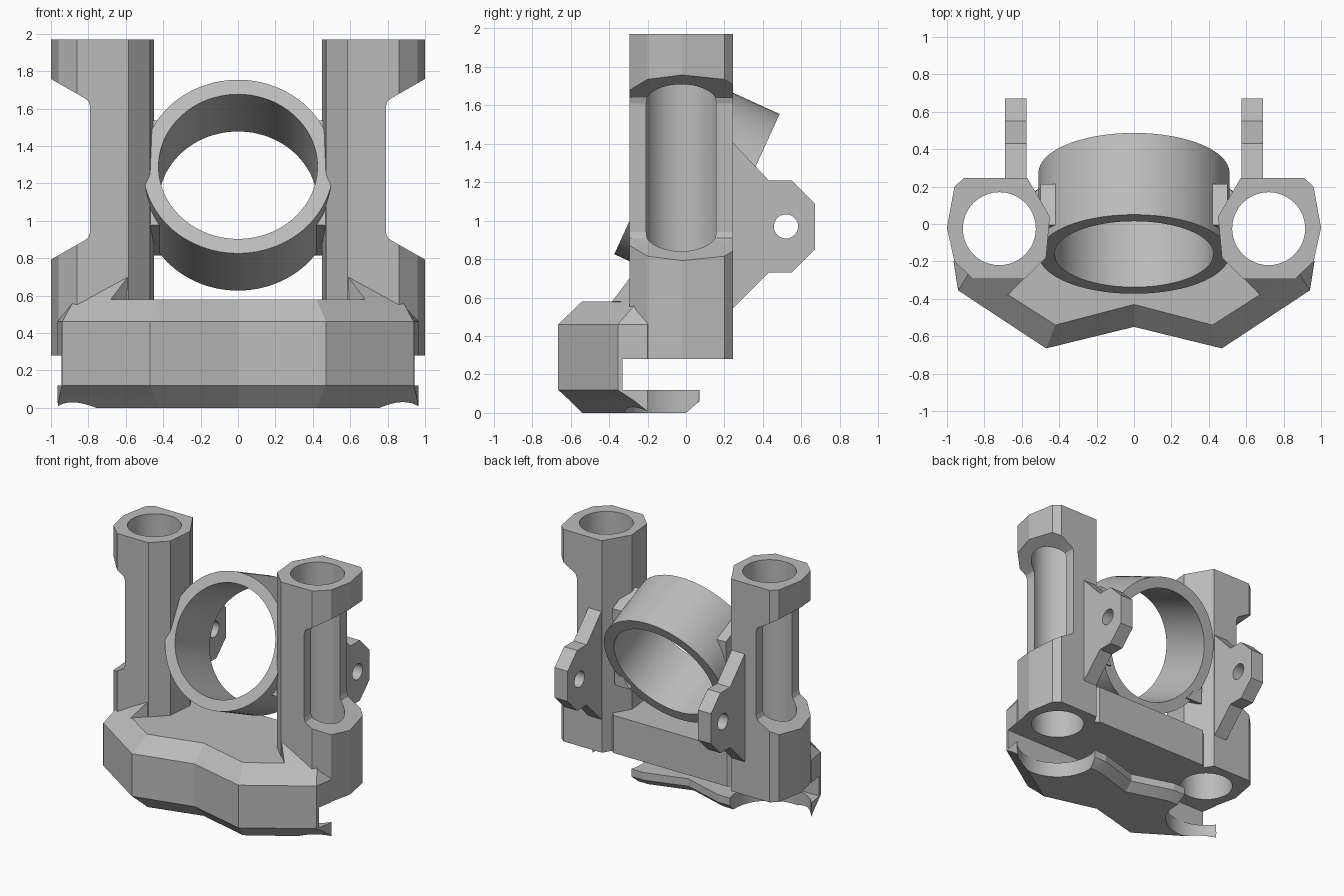
import bpy, bmesh
from math import radians
from mathutils import Matrix, Vector

cube = bpy.data.objects.get("Cube")
if cube:
    bpy.data.objects.remove(cube)

grey = bpy.data.materials.new("light_grey")
grey.use_nodes = True
colour = (0.5, 0.5, 0.5, 1)
grey.diffuse_color = colour
grey.node_tree.nodes["Principled BSDF"].inputs["Base Color"].default_value = colour


def finish(name, bm):
    bmesh.ops.recalc_face_normals(bm, faces=bm.faces)
    mesh = bpy.data.meshes.new(name)
    bm.to_mesh(mesh)
    bm.free()
    mesh.materials.append(grey)
    obj = bpy.data.objects.new(name, mesh)
    bpy.context.collection.objects.link(obj)
    return obj


def loft(name, sections, matrix=Matrix()):
    """Solid through matching loops of 3D points."""
    bm = bmesh.new()
    rings = [[bm.verts.new(matrix @ Vector(p)) for p in s] for s in sections]
    n = len(rings[0])
    for low, high in zip(rings, rings[1:]):
        for i in range(n):
            j = (i + 1) % n
            bm.faces.new((low[i], low[j], high[j], high[i]))
    bm.faces.new(rings[0])
    bm.faces.new(rings[-1])
    return finish(name, bm)


def prism(name, points, lo, hi, axis, matrix=Matrix()):
    place = {"X": lambda a, b, t: (t, a, b),
             "Y": lambda a, b, t: (a, t, b),
             "Z": lambda a, b, t: (a, b, t)}[axis]
    return loft(name, [[place(a, b, t) for a, b in points] for t in (lo, hi)], matrix)


def cylinder(name, radius, length, matrix, sides=72):
    bm = bmesh.new()
    bmesh.ops.create_cone(bm, cap_ends=True, segments=sides, radius1=radius,
                          radius2=radius, depth=length, matrix=matrix)
    return finish(name, bm)


def box(name, x0, x1, y0, y1, z0, z1):
    return prism(name, [(x0, y0), (x1, y0), (x1, y1), (x0, y1)], z0, z1, "Z")


def cut(obj, *cutters):
    """Subtract the cutters, then discard them."""
    for c in cutters:
        c.hide_render = True
        mod = obj.modifiers.new("cut", "BOOLEAN")
        mod.operation, mod.solver, mod.object = "DIFFERENCE", "EXACT", c
    bpy.context.view_layer.update()
    deps = bpy.context.evaluated_depsgraph_get()
    mesh = bpy.data.meshes.new_from_object(obj.evaluated_get(deps))
    obj.modifiers.clear()
    obj.data = mesh
    for c in cutters:
        bpy.data.objects.remove(c)
    return obj


def bore(side, radius, z0, z1):
    spot = Matrix.Translation((side * 0.72, -0.025, (z0 + z1) / 2))
    return cylinder("bore_cutter", radius, z1 - z0, spot)


parts = []

# Rod towers with bores, outer windows, rear ears and front gussets
tower_outline = [(.45, .04), (.47, -.18), (.585, -.295), (.86, -.295), (.96, -.2),
                 (1, -.02), (.96, .2), (.91, .245), (.57, .245)]
window = [(1.1, .735), (.82, .895), (.8, .91), (.79, .94),
          (.79, 1.61), (.8, 1.64), (.82, 1.655), (1.1, 1.815)]
ear = [(.24, 1.41), (.43, 1.21), (.55, 1.21), (.67, 1.09),
       (.67, .85), (.55, .73), (.43, .73), (.24, .54)]
for label, s in (("left", 1), ("right", -1)):
    tower = prism(label + "_tower", [(s * x, y) for x, y in tower_outline], .28, 1.97, "Z")
    slot = prism("window_cutter", [(s * x, z) for x, z in window], -.6, .6, "Y")
    parts.append(cut(tower, bore(s, .195, -.2, 2.2), slot))

    plate = prism(label + "_ear", ear, s * .575, s * .69, "X")
    pin = Matrix.Translation((s * .63, .52, .97)) @ Matrix.Rotation(radians(90), 4, "Y")
    parts.append(cut(plate, cylinder("pin_cutter", .063, .4, pin, 40)))

    bm = bmesh.new()
    for p in ((.68, -.385, .579), (.585, -.29, .705), (.585, -.285, .55), (.874, -.25, .579)):
        bm.verts.new((s * p[0], p[1], p[2]))
    bmesh.ops.convex_hull(bm, input=bm.verts)
    parts.append(finish(label + "_gusset", bm))


# Chamfered base with a shallow V front and a rear lip
def base_section(z, half):
    left = [(x, y, z) for x, y in half]
    return left + [(-x, y, z) for x, y, z in reversed(left[1:-1])]


front = [(0, -.55), (.47, -.665), (.94, -.355), (.965, -.2)]
middle = [(0, -.49), (.445, -.6), (.955, -.265), (.965, -.2)]
bottom = [(0, -.43), (.42, -.54), (.965, -.19), (.965, -.185)]
top = [(0, -.43), (.42, -.54), (.874, -.25), (.87, -.2)]
lip = [(.43, .07), (.33, .07), (0, -.03)]
lip_low = [(.43, 0), (.33, 0), (0, -.1)]
rear = [(.5, .2), (.33, .2), (0, .2)]
base = loft("base", [base_section(z, half) for z, half in (
    (0, bottom + lip_low), (.06, middle + lip), (.12, front + lip),
    (.2, front + lip), (.27, front + rear), (.46, front + rear), (.58, top + rear))])
cutters = [box("slot_cutter", -1.2, 1.2, -.33, .6, .12, .28)]
for s in (1, -1):
    cutters += [bore(s, .3, -.2, .2), bore(s, .195, .19, 1)]
parts.append(cut(base, *cutters))

# Tilted clamp ring between the towers, with webs joining it to them
tilt = Matrix.Translation((0, .057, 1.19)) @ Matrix.Rotation(radians(65.5), 4, "X")
ring = cylinder("clamp_ring", .51, .48, tilt, 96)
parts.append(cut(ring, cylinder("ring_cutter", .425, 1, tilt, 96)))
web = prism("ring_web", [(-.29, .12), (-.29, -.27), (.29, -.04), (.29, .2)],
            -.5, .5, "X", tilt)
parts.append(cut(web, cylinder("web_cutter", .47, 2, tilt, 96)))

# Smooth the round surfaces, keep the edges crisp
bpy.ops.object.select_all(action="DESELECT")
for obj in parts:
    obj.select_set(True)
bpy.context.view_layer.objects.active = parts[0]
bpy.ops.object.shade_smooth_by_angle(angle=radians(15))
